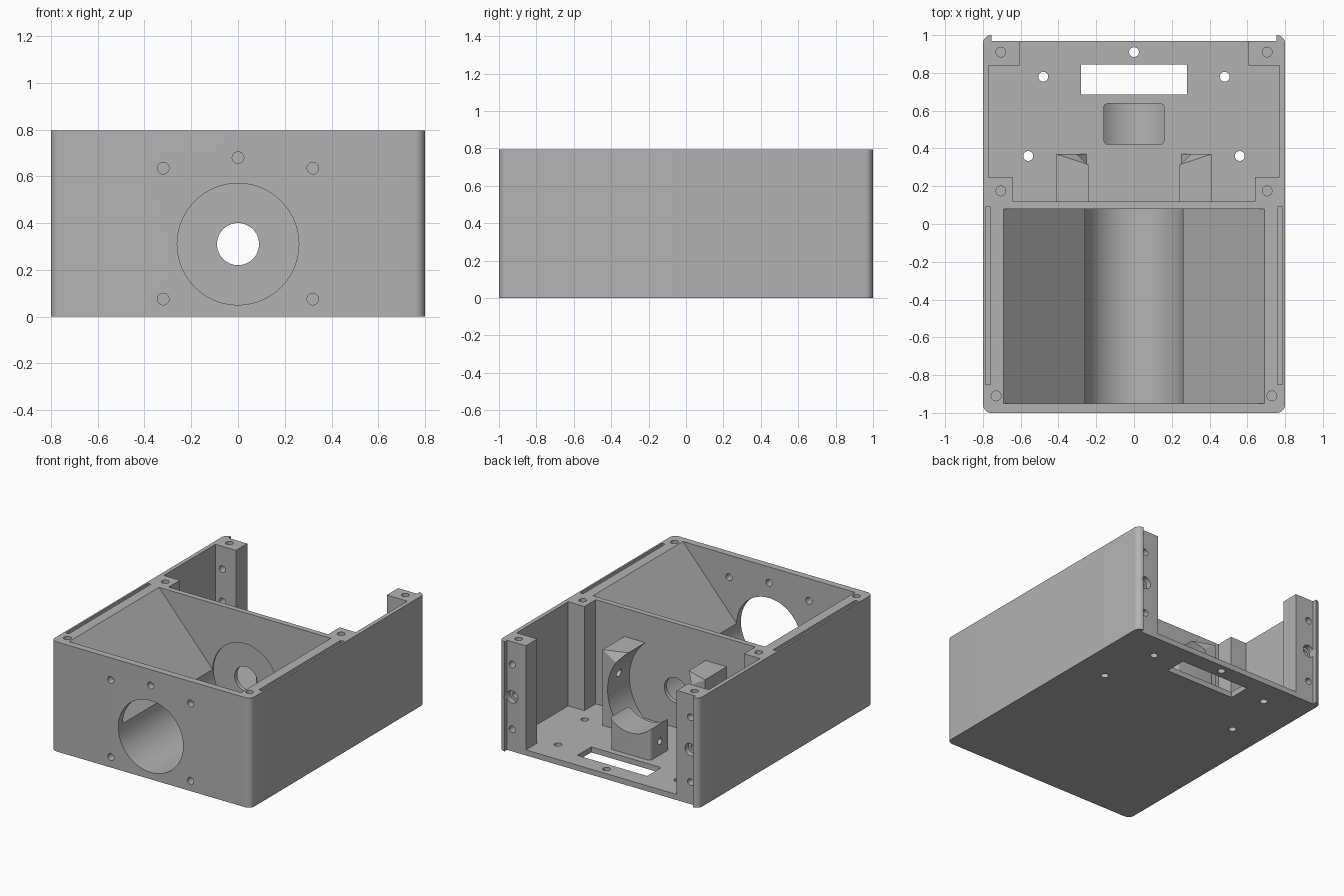
import bpy, bmesh
from math import radians, sin, cos, pi
from mathutils import Vector, Matrix

cube = bpy.data.objects.get("Cube")
if cube:
    bpy.data.objects.remove(cube)

grey = bpy.data.materials.new("plain grey")
grey.use_nodes = True
COLOR = (0.45, 0.45, 0.45, 1)
grey.diffuse_color = COLOR
grey.node_tree.nodes["Principled BSDF"].inputs["Base Color"].default_value = COLOR

TOP, FLOOR, AXIS = 0.795, 0.04, 0.31


def make(name, bm):
    bmesh.ops.recalc_face_normals(bm, faces=bm.faces[:])
    mesh = bpy.data.meshes.new(name)
    bm.to_mesh(mesh)
    bm.free()
    mesh.materials.append(grey)
    obj = bpy.data.objects.new(name, mesh)
    bpy.context.collection.objects.link(obj)
    return obj


def prism(name, pts, lo, hi, axis="Z"):
    """Extrude a closed outline; axis Z takes (x, y), axis Y takes (x, z)."""
    bm = bmesh.new()
    place = (lambda a, b: (a, b, lo)) if axis == "Z" else (lambda a, b: (a, lo, b))
    face = bm.faces.new([bm.verts.new(place(*p)) for p in pts])
    new = bmesh.ops.extrude_face_region(bm, geom=[face])["geom"]
    step = Vector((0, 0, hi - lo)) if axis == "Z" else Vector((0, hi - lo, 0))
    bmesh.ops.translate(bm, vec=step, verts=[v for v in new if isinstance(v, bmesh.types.BMVert)])
    return make(name, bm)


def rounded(x0, x1, y0, y1, r, n=8):
    pts = []
    for i, (cx, cy) in enumerate([(x1 - r, y1 - r), (x0 + r, y1 - r), (x0 + r, y0 + r), (x1 - r, y0 + r)]):
        for k in range(n + 1):
            a = (i + k / n) * pi / 2
            pts.append((cx + r * cos(a), cy + r * sin(a)))
    return pts


def box(name, x0, x1, y0, y1, z0, z1):
    return prism(name, [(x0, y0), (x1, y0), (x1, y1), (x0, y1)], z0, z1)


def rod(center, radius, length, axis="Z", seg=24):
    bm = bmesh.new()
    turn = {"X": Matrix.Rotation(pi / 2, 4, "Y"), "Y": Matrix.Rotation(pi / 2, 4, "X"), "Z": Matrix()}[axis]
    bmesh.ops.create_cone(bm, cap_ends=True, segments=seg, radius1=radius, radius2=radius,
                          depth=length, matrix=Matrix.Translation(center) @ turn)
    return make("cutter", bm)


def cut(obj, cutter):
    cutter.hide_render = True
    mod = obj.modifiers.new("cut", "BOOLEAN")
    mod.operation, mod.solver, mod.object = "DIFFERENCE", "EXACT", cutter
    bpy.context.view_layer.objects.active = obj
    bpy.ops.object.modifier_apply(modifier=mod.name)
    bpy.data.objects.remove(cutter)


def smooth(obj):
    bpy.ops.object.select_all(action="DESELECT")
    obj.select_set(True)
    bpy.context.view_layer.objects.active = obj
    bpy.ops.object.shade_smooth_by_angle(angle=radians(30))


# Housing block with rounded upright corners
body = prism("housing", rounded(-0.8, 0.8, -1, 1, 0.045), 0, TOP)

# Hopper with sloping sides, round trough and its front opening
cut(body, prism("cutter", [(-0.255, AXIS), (0.255, AXIS), (0.69, TOP), (0.69, 0.9), (-0.69, 0.9), (-0.69, TOP)],
                -0.95, 0.08, "Y"))
cut(body, rod((0, -0.56, AXIS), 0.26, 1.3, "Y", 96))
cut(body, rod((0, 0.1, AXIS), 0.09, 0.3, "Y", 48))

# Rear bay, leaving four corner posts, then the rear panel recess
half = [(0.64, 0.12), (0.64, 0.25), (0.77, 0.25), (0.77, 0.84), (0.605, 0.84), (0.605, 1.1)]
cut(body, prism("cutter", half + [(-x, y) for x, y in reversed(half)], FLOOR, 1))
cut(body, box("cutter", -0.755, 0.755, 0.97, 1.1, -0.1, 1))

# Floor window and floor holes
cut(body, box("cutter", -0.28, 0.28, 0.685, 0.845, -0.1, 0.1))
for x, y in [(0, 0.91), (0.48, 0.78), (-0.48, 0.78), (0.56, 0.36), (-0.56, 0.36)]:
    cut(body, rod((x, y, 0), 0.026, 0.2))

# Front wall screw holes
for x, z in [(0, 0.68), (0.32, 0.635), (-0.32, 0.635), (0.32, 0.075), (-0.32, 0.075)]:
    cut(body, rod((x, -1, z), 0.025, 0.16, "Y"))

for s in (1, -1):
    # Lid screw holes and side slots
    for x, y in [(0.73, -0.91), (0.705, 0.175), (0.705, 0.91)]:
        cut(body, rod((s * x, y, TOP), 0.026, 0.24))
    cut(body, box("cutter", s * 0.774 - 0.013, s * 0.774 + 0.013, -0.85, 0.09, TOP - 0.08, 1))
    # Rear post holes, the middle one counterbored
    for z in (0.16, 0.395, 0.63):
        cut(body, rod((s * 0.715, 0.92, z), 0.024, 0.3, "Y"))
    cut(body, rod((s * 0.715, 0.97, 0.395), 0.045, 0.08, "Y"))
smooth(body)

# Motor clamps: posts hollowed by a round bore, with a bevelled upper corner
for s, side in ((1, "left"), (-1, "right")):
    post = box(side + "_motor_clamp", *sorted((s * 0.23, s * 0.41)), 0.115, 0.37, FLOOR - 0.01, 0.59)
    a, b, c = Vector((s * 0.41, 0.37, 0.59)), Vector((s * 0.23, 0.31, 0.59)), Vector((s * 0.23, 0.36, 0.50))
    normal = (b - a).cross(c - a)
    if normal.y < 0:
        normal.negate()
    bm = bmesh.new()
    bm.from_mesh(post.data)
    bmesh.ops.bisect_plane(bm, geom=bm.verts[:] + bm.edges[:] + bm.faces[:], plane_co=a,
                           plane_no=normal, clear_outer=True)
    bmesh.ops.holes_fill(bm, edges=bm.edges[:])
    bmesh.ops.recalc_face_normals(bm, faces=bm.faces[:])
    bm.to_mesh(post.data)
    bm.free()
    cut(post, rod((0, 0.25, AXIS), 0.37, 0.6, "Y", 96))
    cut(post, rod((s * 0.36, 0.25, 0.39), 0.028, 0.3, "X"))
    smooth(post)

# Motor cradle with a hollow top and a cross hole
cradle = prism("motor_cradle", rounded(-0.162, 0.162, 0.42, 0.64, 0.025), FLOOR - 0.01, 0.27)
cut(cradle, rod((0, 0.53, 0.43), 0.23, 0.5, "Y", 96))
cut(cradle, rod((0, 0.53, 0.14), 0.024, 0.6, "X"))
smooth(cradle)
